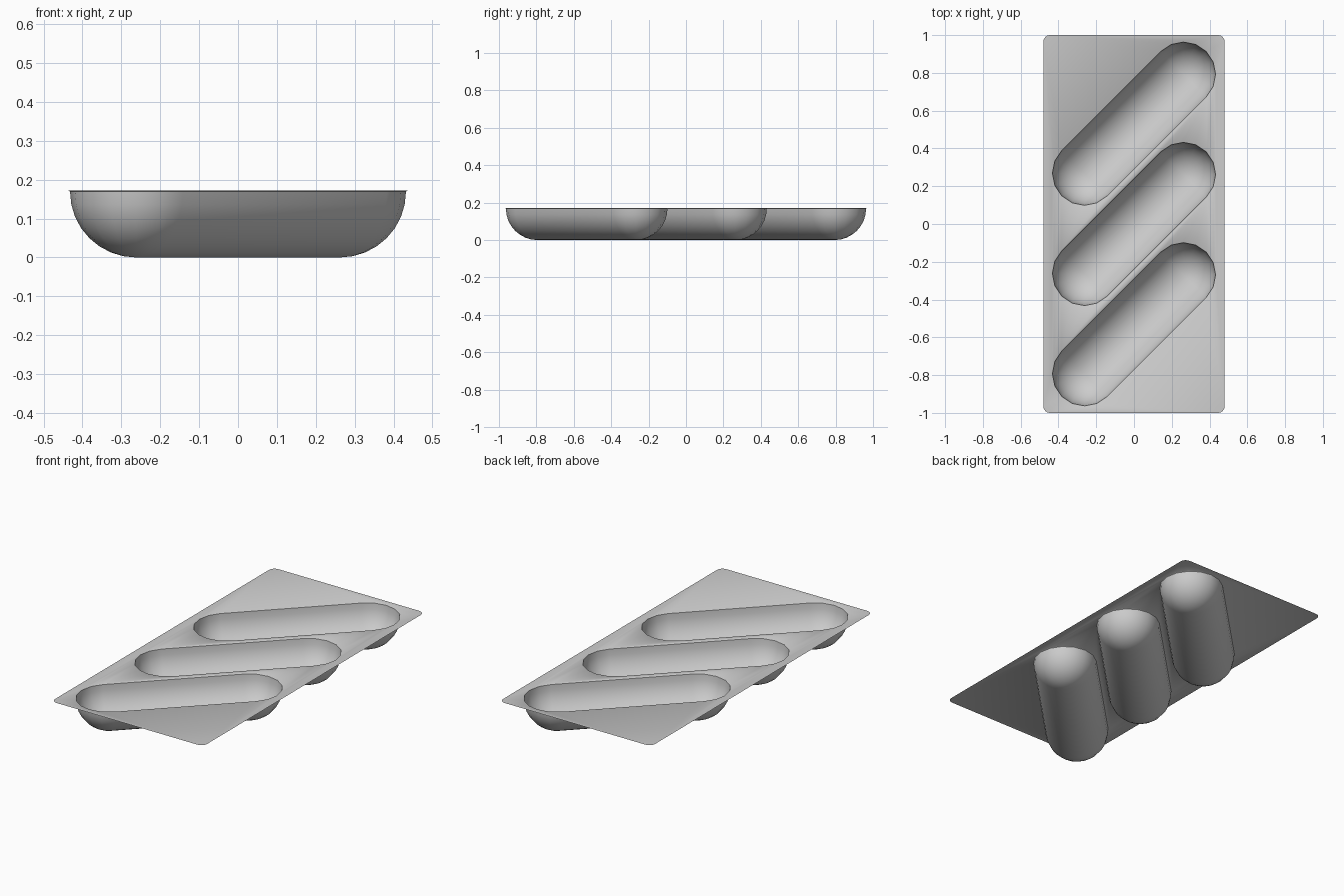
import bpy, bmesh
from math import sin, cos, pi, radians

if "Cube" in bpy.data.objects:
    bpy.data.objects.remove(bpy.data.objects["Cube"])

TOP = 0.172          # height of the flat sheet
R = 0.170            # trough radius
HALF = 0.262         # trough end-centre offset in x and y (45 degree slant)
PITCH = 0.531        # spacing of troughs along y
SEG = 8              # segments per rounded end
STEPS = 8            # segments down the trough wall

bm = bmesh.new()


def ring(points, z):
    return [bm.verts.new((x, y, z)) for x, y in points]


def close_edges(verts):
    return [bm.edges.new((verts[i], verts[(i + 1) % len(verts)])) for i in range(len(verts))]


def capsule(cy, r):
    """Slanted stadium outline centred on (0, cy)."""
    pts = []
    for side, start in ((1, -45), (-1, 135)):
        for i in range(SEG + 1):
            a = radians(start) + pi * i / SEG
            pts.append((side * HALF + r * cos(a), cy + side * HALF + r * sin(a)))
    return pts


def rounded_rect(hx, hy, r, n=4):
    pts = []
    for k, (sx, sy) in enumerate(((1, 1), (-1, 1), (-1, -1), (1, -1))):
        for i in range(n + 1):
            a = pi / 2 * (k + i / n)
            pts.append((sx * (hx - r) + r * cos(a), sy * (hy - r) + r * sin(a)))
    return pts


# Sheet outline and trough rims
edges = close_edges(ring(rounded_rect(0.48, 1.0, 0.035), TOP))
rims = []
for k in (-1, 0, 1):
    rim = ring(capsule(k * PITCH, R + 0.004), TOP)
    edges += close_edges(rim)
    rims.append((k * PITCH, rim))
bmesh.ops.triangle_fill(bm, use_beauty=True, use_dissolve=False, edges=edges, normal=(0, 0, 1))

# Half-round trough walls, lofted down from each rim
for cy, rim in rims:
    prev = rim
    for s in range(STEPS + 1):
        a = pi / 2 * s / STEPS
        z = (TOP - 0.003) * (1 - sin(a))
        cur = ring(capsule(cy, R * cos(a)), z)
        n = len(cur)
        for i in range(n):
            j = (i + 1) % n
            bm.faces.new((prev[i], prev[j], cur[j], cur[i]))
        prev = cur

bmesh.ops.remove_doubles(bm, verts=bm.verts[:], dist=0.0005)
bmesh.ops.recalc_face_normals(bm, faces=bm.faces[:])
bm.normal_update()
if sum(f.normal.z * f.calc_area() for f in bm.faces) < 0:
    bmesh.ops.reverse_faces(bm, faces=bm.faces[:])

mesh = bpy.data.meshes.new("three_trough_tray")
bm.to_mesh(mesh)
bm.free()
tray = bpy.data.objects.new("three_trough_tray", mesh)
bpy.context.collection.objects.link(tray)
bpy.context.view_layer.objects.active = tray
tray.select_set(True)
bpy.ops.object.shade_smooth_by_angle(angle=radians(40))
